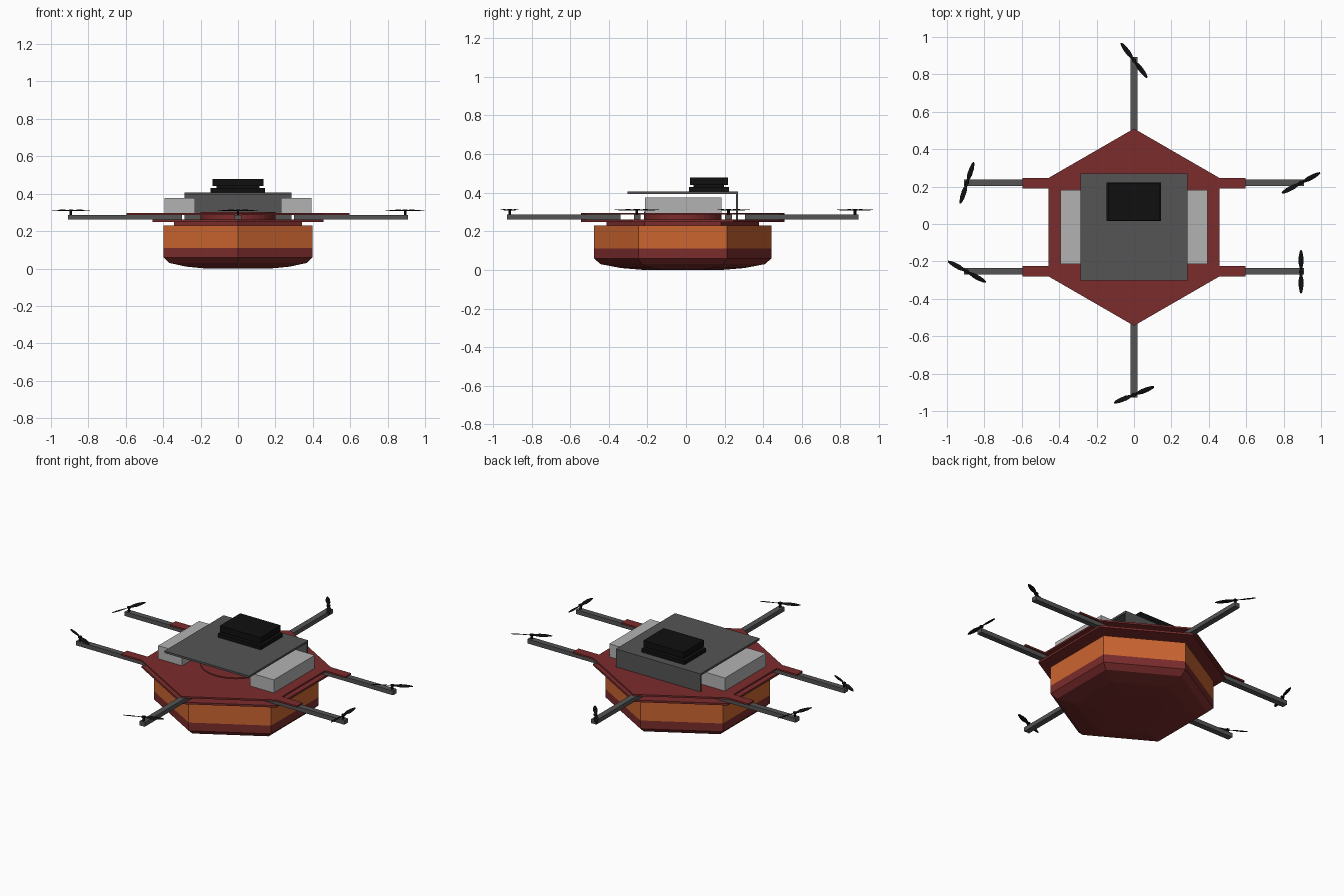
import bpy, bmesh
from math import sin, cos, pi, radians, sqrt
from mathutils import Matrix

if "Cube" in bpy.data.objects:
    bpy.data.objects.remove(bpy.data.objects["Cube"])

CY = -0.017  # body centre along y


def material(name, rgb):
    m = bpy.data.materials.new(name)
    m.diffuse_color = (*rgb, 1)
    m.use_nodes = True
    m.node_tree.nodes["Principled BSDF"].inputs["Base Color"].default_value = m.diffuse_color
    return m


ORANGE = material("orange", (0.60, 0.13, 0.03))
RED = material("red", (0.20, 0.025, 0.025))
DARK = material("dark_grey", (0.09, 0.09, 0.09))
LIGHT = material("light_grey", (0.45, 0.45, 0.45))
BLACK = material("black", (0.005, 0.005, 0.005))


def finish(name, bm, mat):
    bmesh.ops.recalc_face_normals(bm, faces=bm.faces)
    me = bpy.data.meshes.new(name)
    bm.to_mesh(me)
    bm.free()
    me.materials.append(mat)
    ob = bpy.data.objects.new(name, me)
    bpy.context.collection.objects.link(ob)
    return ob


def box(name, x, y, z, mat):
    bm = bmesh.new()
    bmesh.ops.create_cube(bm, size=1)
    for v in bm.verts:
        for i, (a, b) in enumerate((x, y, z)):
            v.co[i] = b if v.co[i] > 0 else a
    return finish(name, bm, mat)


def stack(name, profile, mat, sides=6, centre=(0, CY)):
    """Closed solid of regular polygon rings; profile = (radius, z)."""
    bm = bmesh.new()
    rings = [[bm.verts.new((centre[0] + r * cos(pi / 2 + 2 * pi * i / sides),
                            centre[1] + r * sin(pi / 2 + 2 * pi * i / sides), z))
              for i in range(sides)] for r, z in profile]
    for a, b in zip(rings, rings[1:]):
        for i in range(sides):
            j = (i + 1) % sides
            bm.faces.new((a[i], a[j], b[j], b[i]))
    bm.faces.new(rings[0])
    bm.faces.new(rings[-1])
    return finish(name, bm, mat)


def outline(name, pts, z0, z1, mat):
    bm = bmesh.new()
    f = bm.faces.new([bm.verts.new((x, y, z0)) for x, y in pts])
    out = bmesh.ops.extrude_face_region(bm, geom=[f])["geom"]
    for v in out:
        if isinstance(v, bmesh.types.BMVert):
            v.co.z = z1
    return finish(name, bm, mat)


# Hexagonal pod under the frame
stack("pod_band", [(0.46, 0.11), (0.46, 0.23)], ORANGE)
stack("pod_bottom", [(0.2, 0), (0.32, 0.01), (0.425, 0.03), (0.46, 0.06), (0.46, 0.11)], RED)
stack("pod_neck", [(0.395, 0.228), (0.395, 0.25)], RED)

# Frame plates: plain lower one, upper one with arm tabs
stack("lower_plate", [(0.527, 0.249), (0.527, 0.261)], RED)
hx, hy = 0.527 * sqrt(3) / 2, 0.2635
right = [(0, -0.527), (hx, -hy), (0.595, -hy), (0.595, -0.208), (hx, -0.208),
         (hx, 0.208), (0.595, 0.208), (0.595, hy), (hx, hy)]
pts = right + [(-x, -y) for x, y in right]
outline("upper_plate", [(x, y + CY) for x, y in pts], 0.286, 0.296, RED)
stack("hub_disc", [(0.2, 0.261), (0.2, 0.302)], RED, 32)


# Arms between the plates
W = 0.0175
for s, side in ((-1, "left"), (1, "right")):
    for y, end in ((0.22, "back"), (-0.252, "front")):
        box(f"{side}_{end}_arm", sorted((s * 0.3, s * 0.91)), (y - W, y + W), (0.261, 0.287), DARK)
box("back_arm", (-W, W), (0.305, 0.893), (0.261, 0.287), DARK)
box("front_arm", (-W, W), (-0.928, -0.34), (0.261, 0.287), DARK)


# Two-bladed propellers, each on a short shaft
def propeller(name, x, y, angle):
    stack(name + "_shaft", [(0.007, 0.286), (0.007, 0.308), (0.012, 0.308), (0.012, 0.315)],
          BLACK, 10, (x, y))
    sections = [(0.0, 0.006, 40), (0.02, 0.008, 35), (0.045, 0.0135, 28),
                (0.08, 0.0125, 20), (0.105, 0.008, 14), (0.116, 0.003, 10)]
    bm = bmesh.new()
    for turn in (0, pi):
        mat = Matrix.Translation((x, y, 0.311)) @ Matrix.Rotation(radians(angle) + turn, 4, 'Z')
        rings = []
        for d, w, tw in sections:
            spin = Matrix.Translation((d, 0, 0)) @ Matrix.Rotation(radians(tw * 0.6), 4, 'X')
            ring = [bm.verts.new((0, w * a, 0.0018 * b))
                    for a, b in ((-1, 0), (0, 1), (1, 0), (0, -1))]
            for v in ring:
                v.co = mat @ spin @ v.co
            rings.append(ring)
        for a, b in zip(rings, rings[1:]):
            for i in range(4):
                bm.faces.new((a[i], a[(i + 1) % 4], b[(i + 1) % 4], b[i]))
        bm.faces.new(rings[0])
        bm.faces.new(rings[-1])
    finish(name, bm, BLACK)


for name, x, y, angle in (("left_back", -0.893, 0.22, 72), ("right_back", 0.893, 0.22, 28),
                          ("left_front", -0.893, -0.255, -29), ("right_front", 0.893, -0.255, 90),
                          ("back", 0, 0.875, -53), ("front", 0, -0.913, 22)):
    propeller(name + "_propeller", x, y, angle)

# Side equipment boxes
for s, side in ((-1, "left"), (1, "right")):
    box(side + "_battery", sorted((s * 0.23, s * 0.392)), (-0.213, 0.183), (0.296, 0.376), LIGHT)

# Bent top deck with rear wall
deck = [(-0.303, 0.394), (0.258, 0.394), (0.258, 0.261), (0.27, 0.261), (0.27, 0.406), (-0.303, 0.406)]
bm = bmesh.new()
ends = [[bm.verts.new((x, y, z)) for y, z in deck] for x in (-0.287, 0.287)]
for e in ends:
    bm.faces.new(e)
for i in range(6):
    j = (i + 1) % 6
    bm.faces.new((ends[0][i], ends[0][j], ends[1][j], ends[1][i]))
finish("top_deck", bm, DARK)

# Stacked computer unit on the deck
box("computer_base", (-0.146, 0.144), (0.015, 0.223), (0.406, 0.43), BLACK)
box("computer_spacer", (-0.115, 0.115), (0.04, 0.198), (0.43, 0.441), BLACK)
box("computer_top", (-0.137, 0.137), (0.02, 0.218), (0.441, 0.478), BLACK)
